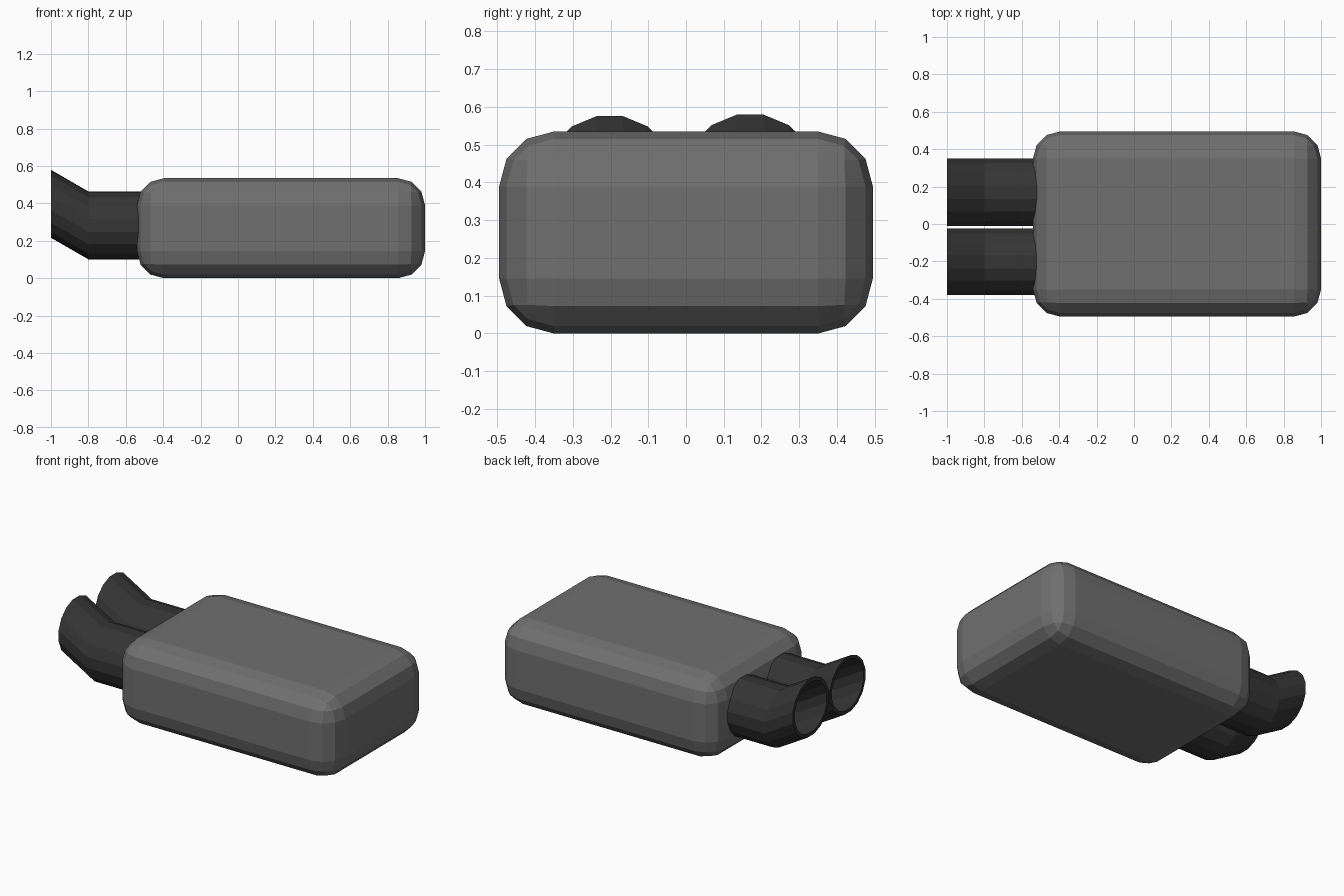
import bpy, bmesh, math

if "Cube" in bpy.data.objects:
    bpy.data.objects.remove(bpy.data.objects["Cube"])


def material(name, value):
    mat = bpy.data.materials.new(name)
    mat.diffuse_color = (value, value, value, 1)
    mat.use_nodes = True
    mat.node_tree.nodes["Principled BSDF"].inputs["Base Color"].default_value = mat.diffuse_color
    return mat


def add_object(name, bm, mat):
    bmesh.ops.recalc_face_normals(bm, faces=bm.faces)
    mesh = bpy.data.meshes.new(name)
    bm.to_mesh(mesh)
    bm.free()
    mesh.materials.append(mat)
    obj = bpy.data.objects.new(name, mesh)
    bpy.context.collection.objects.link(obj)
    return obj


body_grey = material("body_grey", 0.16)
pipe_grey = material("pipe_grey", 0.035)

# Muffler body: a box with three-step rounded edges
bm = bmesh.new()
bmesh.ops.create_cube(bm, size=1)
for v in bm.verts:
    v.co = (v.co.x * 1.54 + 0.23, v.co.y * 0.99, v.co.z * 0.535 + 0.2675)
bmesh.ops.bevel(bm, geom=bm.edges[:], offset=0.145, offset_type='OFFSET',
                segments=3, profile=0.5, affect='EDGES')
add_object("muffler_body", bm, body_grey)


# Tail pipes: hollow 16-sided tubes whose ends slant upwards
def tail_pipe(name, y, outer, inner, sides=16):
    path = [(-0.40, 0.2825), (-0.80, 0.2825), (-1.0, 0.398)]
    sections = [(x, z, outer) for x, z in path]
    sections += [(x, z, inner) for x, z in reversed(path)]
    bm = bmesh.new()
    rings = []
    for x, z, r in sections:
        angles = [2 * math.pi * (i + 0.5) / sides for i in range(sides)]
        rings.append([bm.verts.new((x, y + r * math.cos(a), z + r * math.sin(a)))
                      for a in angles])
    # outer wall, rim, inner wall and hidden end
    for k in range(len(rings)):
        a, b = rings[k], rings[(k + 1) % len(rings)]
        for i in range(sides):
            j = (i + 1) % sides
            bm.faces.new((a[i], a[j], b[j], b[i]))
    add_object(name, bm, pipe_grey)


tail_pipe("tail_pipe_front", -0.202, 0.181, 0.160)
tail_pipe("tail_pipe_back", 0.170, 0.185, 0.163)
